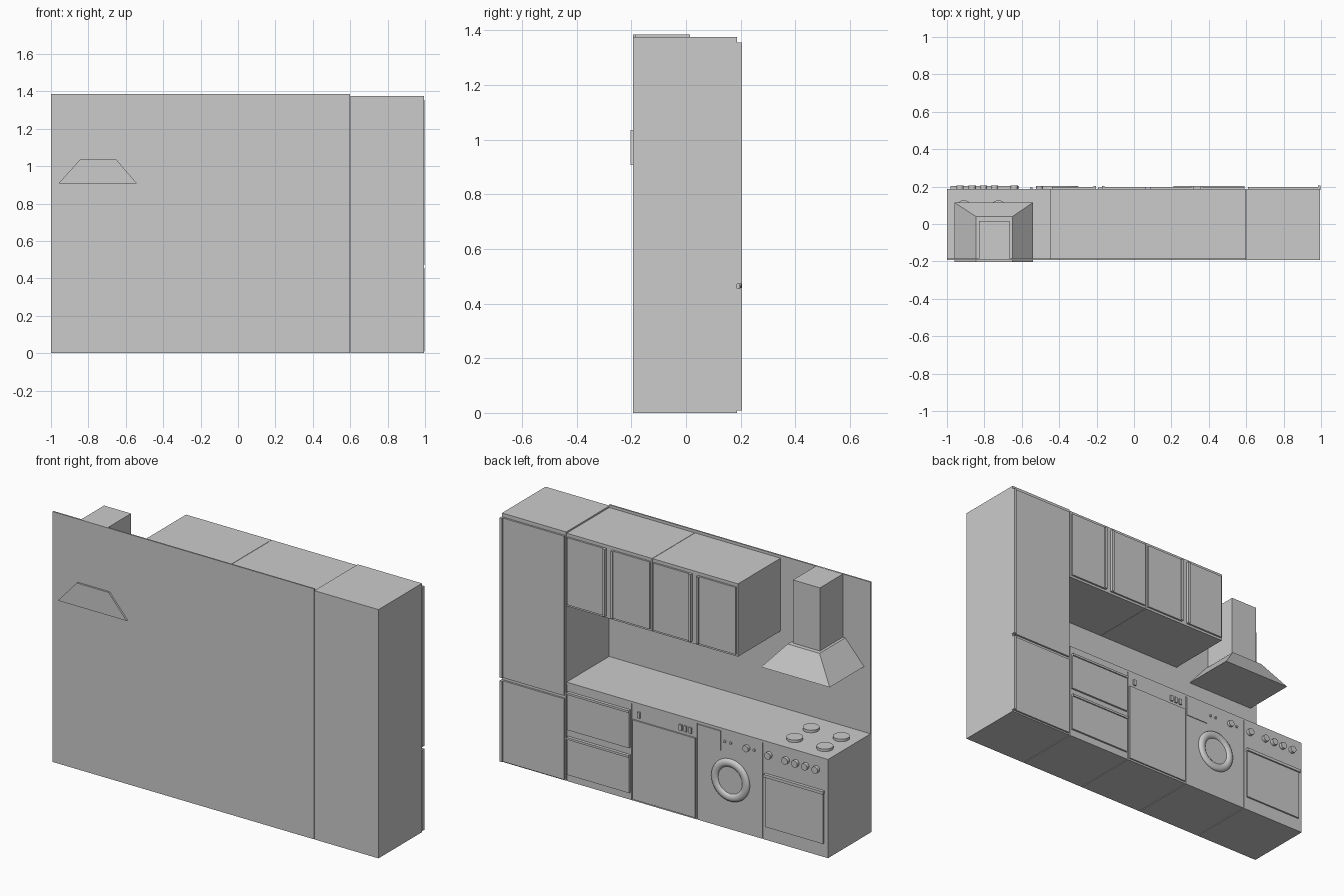
import bpy, bmesh, math

if "Cube" in bpy.data.objects:
    bpy.data.objects.remove(bpy.data.objects["Cube"])

BACK, FACE = -0.187, 0.187   # rear and front planes of the cabinet bodies


def finish(name, bm):
    bmesh.ops.recalc_face_normals(bm, faces=bm.faces[:])
    me = bpy.data.meshes.new(name)
    bm.to_mesh(me)
    bm.free()
    ob = bpy.data.objects.new(name, me)
    bpy.context.collection.objects.link(ob)
    return ob


def box(name, x0, x1, y0, y1, z0, z1):
    bm = bmesh.new()
    bmesh.ops.create_cube(bm, size=1)
    for v in bm.verts:
        v.co = ((x0 + x1) / 2 + v.co.x * (x1 - x0),
                (y0 + y1) / 2 + v.co.y * (y1 - y0),
                (z0 + z1) / 2 + v.co.z * (z1 - z0))
    return finish(name, bm)


def smooth(ob):
    bpy.ops.object.select_all(action='DESELECT')
    ob.select_set(True)
    bpy.context.view_layer.objects.active = ob
    bpy.ops.object.shade_smooth_by_angle(angle=math.radians(35))


def disc(name, loc, r, depth, facing_y=False, n=24):
    rot = (math.radians(90), 0, 0) if facing_y else (0, 0, 0)
    bpy.ops.mesh.primitive_cylinder_add(vertices=n, radius=r, depth=depth,
                                        location=loc, rotation=rot)
    ob = bpy.context.object
    ob.name = name
    smooth(ob)


def knob(name, x, z, r, out=0.203):
    disc(name, (x, (FACE + out) / 2, z), r, out - FACE, True, 20)


# wall panel behind everything
box("wall_panel", -1, 0.6, -0.193, -0.185, 0, 1.385)

# tall fridge cabinet, slightly narrower than its doors
box("fridge_body", 0.602, 0.995, -0.193, FACE, 0, 1.376)
for name, z0, z1 in (("lower", 0.008, 0.455), ("upper", 0.472, 1.355)):
    box(f"fridge_{name}_door", 0.61, 0.985, FACE - 0.005, 0.197, z0, z1)
    box(f"fridge_{name}_door_grip", 0.983, 0.998, FACE - 0.005, 0.205, z0, z1)

# two wall cupboards, each with a mirrored pair of doors
W = 0.525
for i, left in enumerate((-0.45, 0.075)):
    mid = left + W / 2
    box(f"wall_cupboard_{i}", left + 0.001, left + W - 0.001, BACK, FACE, 0.967, 1.37)
    for s in (-1, 1):
        a, b = sorted((mid + s * 0.03, mid + s * 0.252))
        box(f"cupboard_door_{i}_{s}", a, b, FACE - 0.004, 0.197, 0.98, 1.352)
        a, b = sorted((mid + s * 0.017, mid + s * 0.03))
        box(f"cupboard_door_grip_{i}_{s}", a, b, FACE - 0.004, 0.204, 0.98, 1.352)

# base units under one worktop
units = (("oven", -1, -0.6), ("washer", -0.6, -0.2),
         ("dishwasher", -0.2, 0.2), ("drawer_unit", 0.2, 0.6))
for name, a, b in units:
    box(name + "_body", a + (0.002 if a > -1 else 0), b - 0.002, BACK, FACE, 0, 0.535)
box("worktop", -1, 0.6, BACK, FACE, 0.534, 0.546)

# drawers with a grip lip along the top edge
for name, z0, z1 in (("lower", 0.04, 0.25), ("upper", 0.288, 0.498)):
    box(f"drawer_{name}", 0.21, 0.59, FACE - 0.004, 0.197, z0, z1 - 0.012)
    box(f"drawer_{name}_grip", 0.21, 0.59, FACE - 0.004, 0.204, z1 - 0.012, z1)

# dishwasher door and buttons
box("dishwasher_door", -0.192, 0.192, FACE - 0.004, 0.195, 0.01, 0.45)
for i, x in enumerate((0.155, -0.1, -0.13, -0.16)):
    box(f"dishwasher_button_{i}", x - 0.008, x + 0.008, FACE - 0.004, 0.195, 0.468, 0.5)

# washing machine: round door ring, glass, soap drawer, controls
bpy.ops.mesh.primitive_torus_add(major_radius=0.095, minor_radius=0.022,
                                 major_segments=40, minor_segments=12,
                                 location=(-0.405, FACE, 0.273),
                                 rotation=(math.radians(90), 0, 0))
ring = bpy.context.object
ring.name = "washer_door_ring"
ring.scale.z = 0.75
smooth(ring)
knob("washer_door_glass", -0.405, 0.273, 0.08, 0.191)
box("soap_drawer", -0.345, -0.206, FACE - 0.004, 0.191, 0.422, 0.53)
for i, (x, r) in enumerate(((-0.37, 0.007), (-0.405, 0.007), (-0.505, 0.018), (-0.55, 0.007))):
    knob(f"washer_control_{i}", x, 0.478, r, 0.203 if r > 0.01 else 0.194)

# oven door, handle and knobs
box("oven_door", -0.975, -0.62, FACE - 0.004, 0.196, 0.075, 0.352)
box("oven_handle", -0.98, -0.615, FACE - 0.004, 0.204, 0.352, 0.368)
for i, x in enumerate((-0.64, -0.745, -0.805, -0.865, -0.93)):
    knob(f"oven_knob_{i}", x, 0.475, 0.019, 0.205)

# hob plates
for x in (-0.91, -0.725):
    for y in (-0.058, 0.085):
        disc("hob_plate", (x, y, 0.55), 0.042, 0.02)

# extractor hood: tapered canopy poking through the wall, plus duct
bm = bmesh.new()
rings = []
for x0, x1, y1, z in ((-0.96, -0.54, 0.115, 0.907), (-0.845, -0.65, 0.04, 1.035)):
    rings.append([bm.verts.new(p) for p in
                  ((x0, -0.203, z), (x1, -0.203, z), (x1, y1, z), (x0, y1, z))])
low, top = rings
bm.faces.new(low)
bm.faces.new(top)
for i in range(4):
    j = (i + 1) % 4
    bm.faces.new((low[i], low[j], top[j], top[i]))
finish("hood_canopy", bm)
box("hood_duct", -0.83, -0.665, -0.19, 0.015, 1.03, 1.384)
